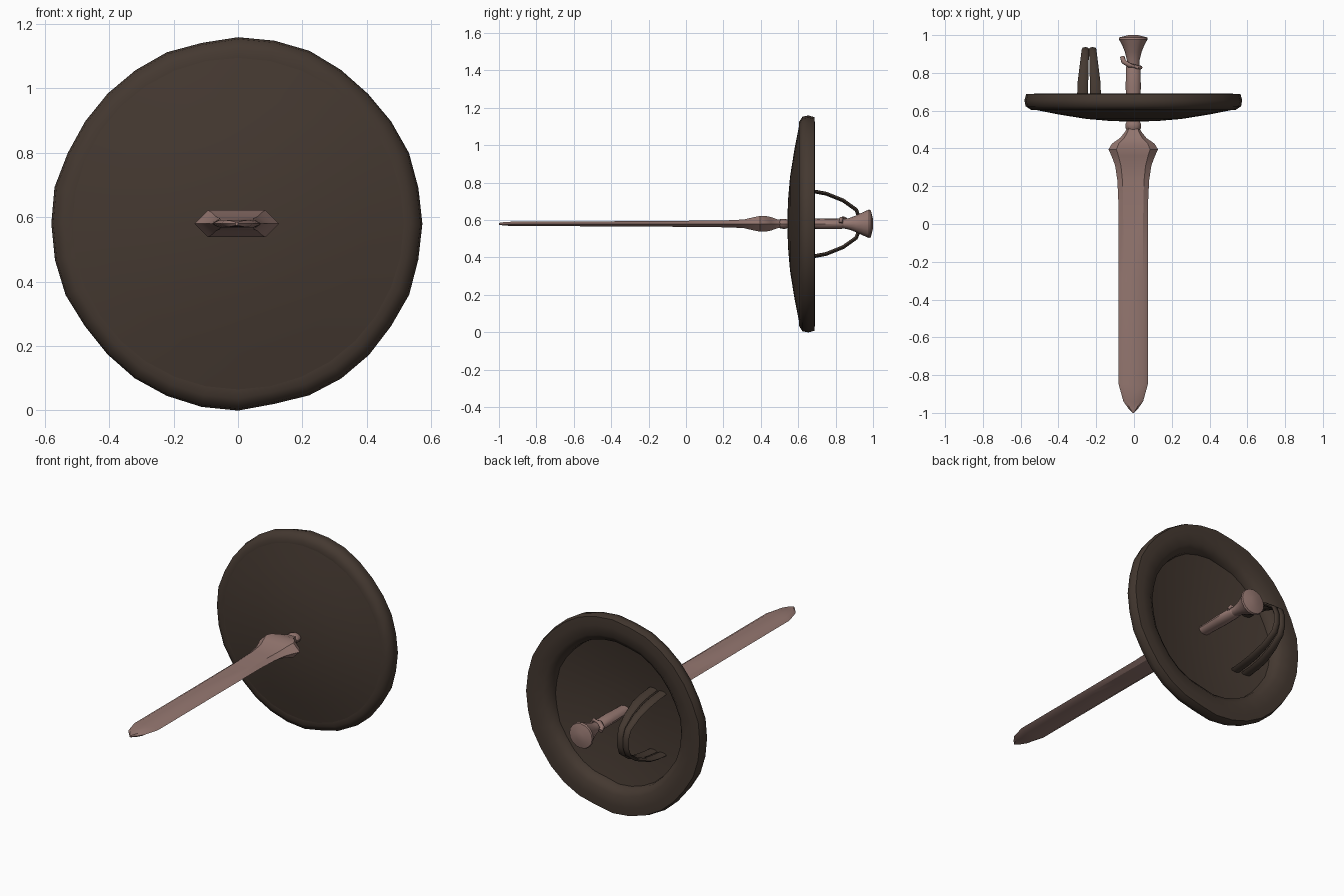
import bpy, bmesh, math, random
from mathutils import Vector

cube = bpy.data.objects.get("Cube")
if cube:
    bpy.data.objects.remove(cube)
random.seed(4)
MID = 0.58  # height of the shared axis


def material(name, rgb):
    m = bpy.data.materials.new(name)
    m.use_nodes = True
    m.diffuse_color = (*rgb, 1)
    m.node_tree.nodes["Principled BSDF"].inputs["Base Color"].default_value = (*rgb, 1)
    return m


brown = material("dark brown leather", (0.058, 0.040, 0.030))
metal = material("dusty rose metal", (0.300, 0.185, 0.163))


def skin(name, rings, mat, closed=False, angle=40):
    """Bridge equal-length rings of points; cap both ends unless closed."""
    bm = bmesh.new()
    loops = [[bm.verts.new(p) for p in ring] for ring in rings]
    pairs = list(zip(loops, loops[1:]))
    if closed:
        pairs.append((loops[-1], loops[0]))
    for a, b in pairs:
        for i in range(len(a)):
            j = (i + 1) % len(a)
            bm.faces.new((a[i], a[j], b[j], b[i]))
    if not closed:
        bm.faces.new(loops[0])
        bm.faces.new(loops[-1])
    bmesh.ops.remove_doubles(bm, verts=bm.verts, dist=0.0001)
    bmesh.ops.recalc_face_normals(bm, faces=bm.faces)
    me = bpy.data.meshes.new(name)
    bm.to_mesh(me)
    bm.free()
    me.materials.append(mat)
    me.shade_smooth()
    me.set_sharp_from_angle(angle=math.radians(angle))
    ob = bpy.data.objects.new(name, me)
    bpy.context.collection.objects.link(ob)
    return ob


def circle(n):
    return [(math.cos(math.tau * i / n), math.sin(math.tau * i / n)) for i in range(n)]


def along_y(name, stations, section, mat, x=-0.004, angle=40):
    """Loft a cross-section through (y, half width, half height) stations."""
    rings = [[(x + u * w, y, MID + v * h) for u, v in section] for y, w, h in stations]
    return skin(name, rings, mat, angle=angle)


def ribbon(name, path, mat, n=8):
    """Sweep a flattened round section along (x, y, z, half width, half thickness)."""
    rings = []
    for i, (x, y, z, w, t) in enumerate(path):
        a, b = path[max(i - 1, 0)], path[min(i + 1, len(path) - 1)]
        tangent = Vector((b[0] - a[0], b[1] - a[1], b[2] - a[2])).normalized()
        normal = tangent.cross(Vector((1, 0, 0))).normalized()
        side = normal.cross(tangent)
        rings.append([Vector((x, y, z)) + side * u * w + normal * v * t
                      for u, v in circle(n)])
    return skin(name, rings, mat, angle=60)


# Shield board: shallow dome, hollow at the back
SIDES = 32
board = [(0.001, 0.542), (0.12, 0.545), (0.25, 0.556), (0.40, 0.58), (0.525, 0.605),
         (0.50, 0.64), (0.40, 0.62), (0.25, 0.595), (0.12, 0.583), (0.001, 0.58)]
skin("shield_board", [[(r * c, y, MID + r * s) for c, s in circle(SIDES)]
                      for r, y in board], brown)

# Shield rim: padded, slightly uneven roll
rim = [(0.50, 0.603), (0.54, 0.603), (0.571, 0.623), (0.577, 0.655), (0.568, 0.687),
       (0.52, 0.69), (0.46, 0.682), (0.425, 0.655), (0.42, 0.62)]
rings = []
for c, s in circle(SIDES):
    wobble = random.uniform(-0.007, 0.005)
    rings.append([((r + wobble) * c, y, MID + (r + wobble) * s) for r, y in rim])
skin("shield_rim", rings, brown, closed=True, angle=55)

# Blade with flared shoulders
hexagon = [(-1, 0), (-0.68, 1), (0.68, 1), (1, 0), (0.68, -1), (-0.68, -1)]
blade = [(-1, 0.004, 0.005), (-0.975, 0.027, 0.009), (-0.94, 0.052, 0.011),
         (-0.85, 0.077, 0.012), (-0.3, 0.077, 0.014), (0.1, 0.078, 0.017),
         (0.23, 0.084, 0.019), (0.31, 0.096, 0.023), (0.36, 0.115, 0.035),
         (0.395, 0.131, 0.042), (0.425, 0.113, 0.042), (0.455, 0.07, 0.036),
         (0.49, 0.042, 0.023), (0.52, 0.028, 0.02)]
along_y("blade", blade, hexagon, metal, angle=30)

# Collar, grip and pommel
along_y("collar", [(0.495, 0.03, 0.018), (0.505, 0.04, 0.026), (0.53, 0.041, 0.027),
                   (0.545, 0.034, 0.022)], circle(12), metal)
along_y("grip", [(0.52, 0.034, 0.023), (0.62, 0.037, 0.025), (0.72, 0.04, 0.029),
                 (0.83, 0.039, 0.028), (0.845, 0.032, 0.022)], circle(12), metal)
along_y("pommel", [(0.83, 0.032, 0.023), (0.87, 0.034, 0.03), (0.91, 0.044, 0.045),
                   (0.95, 0.06, 0.064), (0.978, 0.076, 0.076), (0.988, 0.074, 0.072),
                   (1.0, 0.025, 0.025)], circle(16), metal)

# Small cord knotted around the grip
ribbon("grip_cord", [(-0.062, 0.885, MID + 0.005, 0.012, 0.012),
                     (-0.055, 0.86, MID + 0.015, 0.014, 0.014),
                     (-0.025, 0.84, MID + 0.028, 0.013, 0.012),
                     (0.02, 0.83, MID + 0.028, 0.011, 0.01),
                     (0.036, 0.828, MID + 0.005, 0.01, 0.01)], metal)

# Pair of arm straps arching behind the board
half = [(0.60, 0.182), (0.68, 0.174), (0.75, 0.161), (0.84, 0.125), (0.91, 0.075), (0.927, 0.03)]
arch = half + [(y, -z) for y, z in reversed(half)]
for name, side in (("right_arm_strap", -1), ("left_arm_strap", 1)):
    path = []
    for y, z in arch:
        grow = min(1, (0.93 - y) / 0.2)
        path.append((-0.238 + side * (0.019 + 0.015 * grow), y, MID + z,
                     0.019 + 0.01 * grow, 0.01))
    ribbon(name, path, brown)
